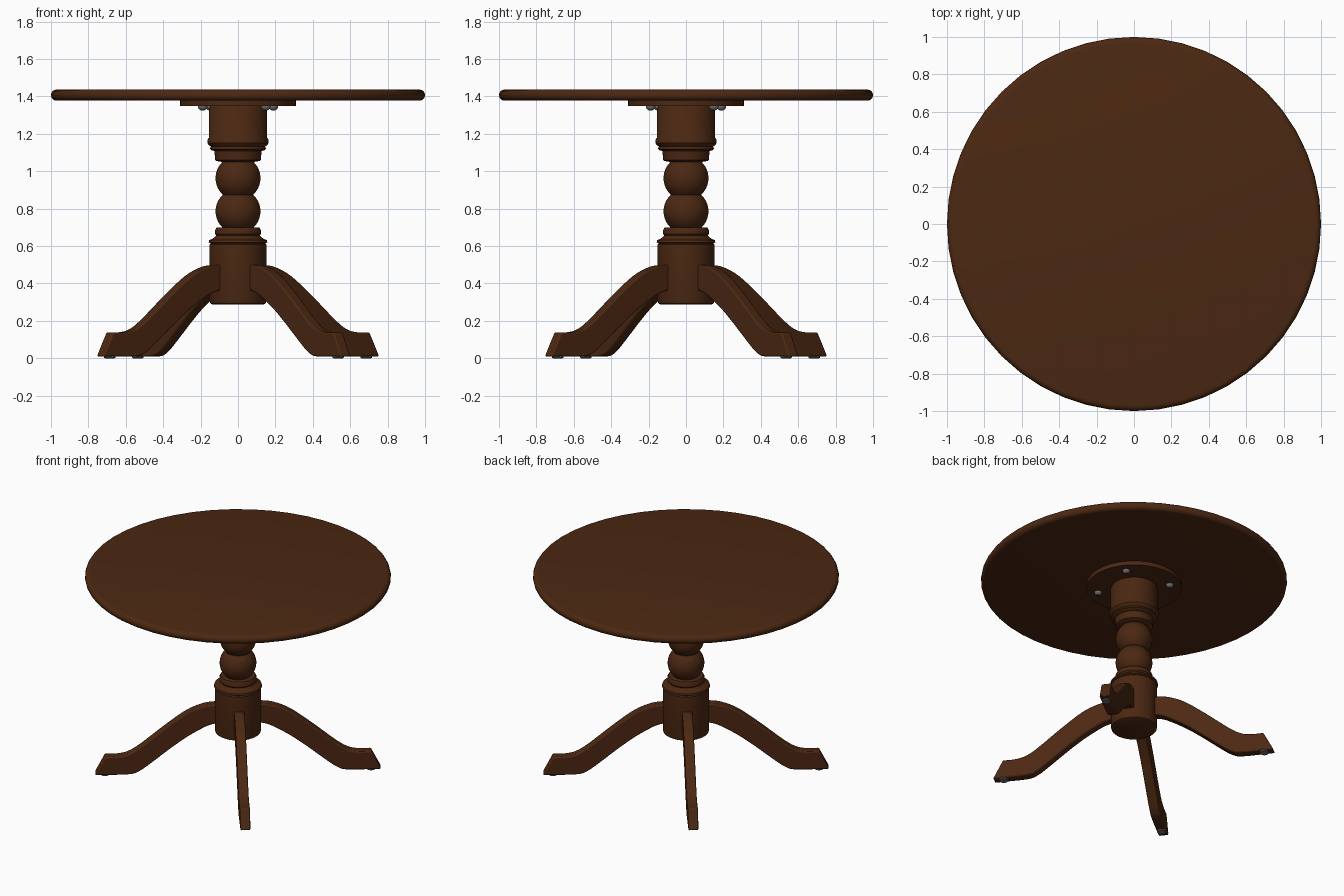
import bpy, bmesh, math
from mathutils import Matrix, Vector

cube = bpy.data.objects.get("Cube")
if cube:
    bpy.data.objects.remove(cube, do_unlink=True)


def material(name, colour):
    mat = bpy.data.materials.new(name)
    mat.use_nodes = True
    mat.diffuse_color = (*colour, 1)
    bsdf = next(n for n in mat.node_tree.nodes if n.type == 'BSDF_PRINCIPLED')
    bsdf.inputs["Base Color"].default_value = (*colour, 1)
    bsdf.inputs["Roughness"].default_value = 0.6
    return mat


WOOD = material("dark brown wood", (0.072, 0.021, 0.006))
STEEL = material("grey steel", (0.16, 0.16, 0.16))
DARK = material("black recess", (0.01, 0.01, 0.01))


def finish(name, bm, mat, bevel=0):
    bmesh.ops.recalc_face_normals(bm, faces=bm.faces)
    mesh = bpy.data.meshes.new(name)
    bm.to_mesh(mesh)
    bm.free()
    mesh.materials.append(mat)
    obj = bpy.data.objects.new(name, mesh)
    bpy.context.collection.objects.link(obj)
    if bevel:
        mod = obj.modifiers.new("soft_edges", 'BEVEL')
        mod.width, mod.segments, mod.limit_method = bevel, 2, 'ANGLE'
        mod.angle_limit = math.radians(40)
    bpy.ops.object.select_all(action='DESELECT')
    obj.select_set(True)
    bpy.context.view_layer.objects.active = obj
    bpy.ops.object.shade_smooth_by_angle(angle=math.radians(35))
    return obj


def lathe(name, profile, mat, sides=48):
    """Turn a (radius, height) profile around z and cap both ends."""
    bm = bmesh.new()
    rings = [[bm.verts.new((r * math.cos(math.tau * i / sides), r * math.sin(math.tau * i / sides), z))
              for i in range(sides)] for r, z in profile]
    for low, high in zip(rings, rings[1:]):
        for i in range(sides):
            j = (i + 1) % sides
            bm.faces.new((low[i], low[j], high[j], high[i]))
    bm.faces.new(rings[0])
    bm.faces.new(rings[-1])
    return finish(name, bm, mat)


def arc(centre_r, centre_z, radius, start, end, steps):
    angles = [math.radians(start + (end - start) * i / steps) for i in range(steps + 1)]
    return [(centre_r + radius * math.cos(a), centre_z + radius * math.sin(a)) for a in angles]


def smooth_path(points, steps=4):
    """Catmull-Rom curve through the points."""
    pts = [Vector(p) for p in points]
    pts = [2 * pts[0] - pts[1]] + pts + [2 * pts[-1] - pts[-2]]
    path = []
    for a, b, c, d in zip(pts, pts[1:], pts[2:], pts[3:]):
        for i in range(steps):
            t = i / steps
            path.append(0.5 * (2 * b + (c - a) * t + (2 * a - 5 * b + 4 * c - d) * t ** 2
                               + (3 * b - a - 3 * c + d) * t ** 3))
    return path + [pts[-2]]


# Round top with a half-round rim, and the mounting plate beneath it
lathe("tabletop", arc(0.97, 1.407, 0.03, -90, 90, 8), WOOD)
lathe("mounting_plate", [(0.31, 1.348), (0.31, 1.38)], WOOD)

# Turned column: base drum, ring, two balls, collar, upper drum
column = [(0.138, 0.288), (0.148, 0.294), (0.152, 0.31), (0.152, 0.608), (0.145, 0.614),
          (0.157, 0.62), (0.154, 0.632), (0.138, 0.638), (0.124, 0.648), (0.116, 0.656),
          (0.122, 0.664), (0.122, 0.685), (0.115, 0.698), (0.085, 0.699)]
column += arc(0, 0.786, 0.12, -46, 46, 14)
column += arc(0, 0.963, 0.12, -46, 46, 14)
column += [(0.115, 1.055), (0.122, 1.06), (0.126, 1.108), (0.14, 1.112), (0.15, 1.12), (0.145, 1.132),
           (0.155, 1.138), (0.164, 1.152), (0.163, 1.168), (0.155, 1.18), (0.155, 1.335), (0.148, 1.35)]
lathe("column", column, WOOD)

# Four curved legs, each with a glide under its foot and a screw above it
UPPER = smooth_path([(0.1, 0.5), (0.17, 0.498), (0.24, 0.485), (0.34, 0.44), (0.475, 0.34),
                     (0.64, 0.205), (0.72, 0.155), (0.79, 0.139), (0.87, 0.139)])
LOWER = smooth_path([(0.1, 0.368), (0.18, 0.355), (0.25, 0.322), (0.35, 0.26), (0.45, 0.185),
                     (0.58, 0.08), (0.65, 0.03), (0.72, 0.01), (0.936, 0.01)])
HALF = 0.033


def leg(name, turn):
    bm = bmesh.new()
    sections = []
    for (ru, zu), (rl, zl) in zip(UPPER, LOWER):
        sections.append([bm.verts.new(p) for p in
                         ((ru, -HALF, zu), (ru, HALF, zu), (rl, HALF, zl), (rl, -HALF, zl))])
    for a, b in zip(sections, sections[1:]):
        for i in range(4):
            j = (i + 1) % 4
            bm.faces.new((a[i], a[j], b[j], b[i]))
    bm.faces.new(sections[0])
    bm.faces.new(sections[-1])
    finish(name, bm, WOOD, 0.008).matrix_world = turn


for k, place in enumerate(("back_left", "back_right", "front_right", "front_left")):
    turn = Matrix.Rotation(math.radians(38 + 90 * k), 4, 'Z')
    leg(place + "_leg", turn)
    glide = lathe(place + "_glide", [(0.026, 0), (0.03, 0.003), (0.03, 0.012)], STEEL, 16)
    glide.matrix_world = turn @ Matrix.Translation((0.87, 0, 0))
    spot = turn @ Matrix.Translation((0.24, 0, 0))
    screw = lathe(place + "_screw", [(0.01, 1.326), (0.02, 1.332), (0.025, 1.342), (0.025, 1.35)], STEEL, 16)
    screw.matrix_world = spot
    # Cross recess in the screw head
    bm = bmesh.new()
    for size in ((0.018, 0.004, 0.003), (0.004, 0.018, 0.003)):
        bmesh.ops.create_cube(bm, size=1, matrix=Matrix.Translation((0, 0, 1.3255)) @ Matrix.Diagonal((*size, 1)))
    finish(place + "_screw_slot", bm, DARK).matrix_world = spot
